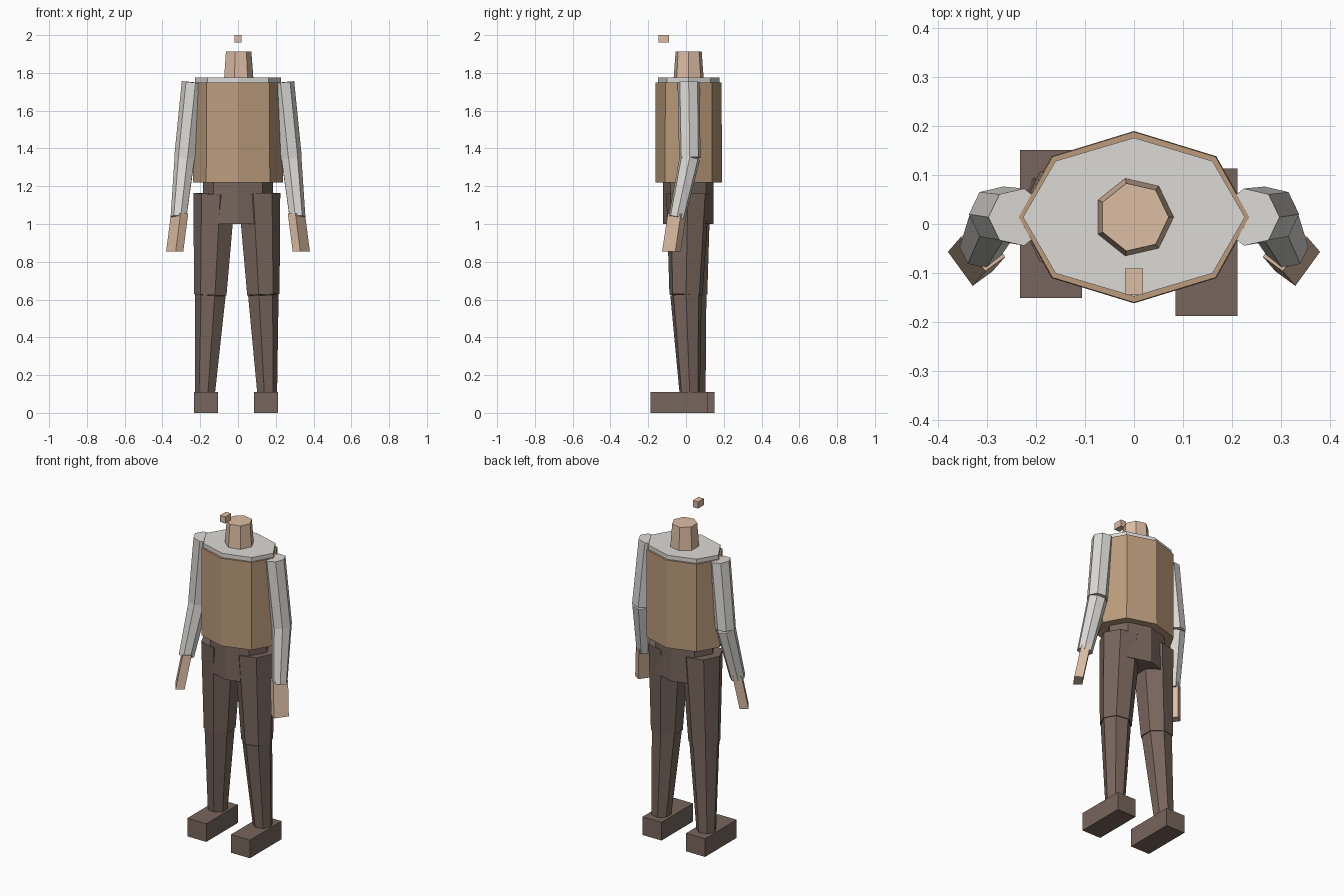
import bpy, bmesh, math
from mathutils import Vector, Matrix

if "Cube" in bpy.data.objects:
    bpy.data.objects.remove(bpy.data.objects["Cube"], do_unlink=True)


def material(name, rgb):
    m = bpy.data.materials.new(name)
    m.use_nodes = True
    m.diffuse_color = (*rgb, 1)
    m.node_tree.nodes["Principled BSDF"].inputs["Base Color"].default_value = (*rgb, 1)
    return m


TAN = material("tan vest", (0.50, 0.33, 0.20))
GREY = material("pale grey shirt", (0.71, 0.70, 0.67))
SKIN = material("skin", (0.72, 0.51, 0.37))
BROWN = material("dark brown trousers", (0.185, 0.132, 0.108))


def finish(name, bm, mat):
    bmesh.ops.recalc_face_normals(bm, faces=bm.faces)
    mesh = bpy.data.meshes.new(name)
    bm.to_mesh(mesh)
    bm.free()
    mesh.materials.append(mat)
    obj = bpy.data.objects.new(name, mesh)
    bpy.context.collection.objects.link(obj)
    return obj


def frustum(name, mat, bottom, top, r0, r1, sides=7, depth=1.0, flip=1):
    """Flat-sided limb from bottom to top, with one corner facing sideways."""
    bottom, top = Vector(bottom), Vector(top)
    turn = Vector((0, 0, 1)).rotation_difference(top - bottom)
    bm = bmesh.new()
    rings = []
    for centre, r in ((bottom, r0), (top, r1)):
        ring = []
        for i in range(sides):
            a = math.tau * i / sides
            p = Vector((flip * r * math.cos(a), depth * r * math.sin(a), 0))
            ring.append(bm.verts.new(centre + turn @ p))
        rings.append(ring)
    for i in range(sides):
        j = (i + 1) % sides
        bm.faces.new((rings[0][i], rings[0][j], rings[1][j], rings[1][i]))
    for ring in rings:
        bm.faces.new(ring)
    return finish(name, bm, mat)


def box(name, mat, centre, size, spin=0, lean=(0, 0)):
    """Box spun about z; lean slides its top sideways."""
    bm = bmesh.new()
    bmesh.ops.create_cube(bm, size=1)
    bmesh.ops.scale(bm, vec=size, verts=bm.verts)
    bmesh.ops.rotate(bm, matrix=Matrix.Rotation(spin, 3, "Z"), verts=bm.verts)
    for v in bm.verts:
        t = v.co.z / size[2]
        v.co += Vector((lean[0] * t, lean[1] * t, 0))
    bmesh.ops.translate(bm, vec=centre, verts=bm.verts)
    return finish(name, bm, mat)


# Body, collar, hips, neck and the small floating nose
frustum("vest", TAN, (0, 0.014, 1.22), (0, 0.014, 1.75), 0.238, 0.236, 8, 0.74)
frustum("shirt_collar", GREY, (0, 0.014, 1.74), (0, 0.014, 1.775), 0.227, 0.227, 8, 0.715)
frustum("hips", BROWN, (0, 0.012, 1.0), (0, 0.012, 1.23), 0.185, 0.185, 8, 0.72)
frustum("neck", SKIN, (0, 0.014, 1.765), (0, 0.014, 1.912), 0.082, 0.071)
box("nose", SKIN, (0, -0.118, 1.98), (0.036, 0.055, 0.04))

# Arms, mirrored left and right
for side, s in (("left", 1), ("right", -1)):
    elbow = (s * 0.28, 0.02, 1.35)
    frustum(side + "_upper_arm", GREY, elbow, (s * 0.238, 0.014, 1.75), 0.058, 0.06, flip=s)
    frustum(side + "_forearm", GREY, (s * 0.313, -0.048, 1.035), elbow, 0.044, 0.056, flip=s)
    box(side + "_hand", SKIN, (s * 0.322, -0.062, 0.955), (0.05, 0.086, 0.2),
        s * math.radians(-36), (s * -0.026, 0.03))

# Legs: hip, knee, ankle and foot centre for a mid-stride stance
legs = (
    ("left", 1, (0.107, 0.01, 1.16), (0.13, 0.0, 0.625), (0.152, 0.02, 0.1), (0.148, -0.037, 0.055)),
    ("right", -1, (-0.12, 0.015, 1.16), (-0.142, 0.025, 0.625), (-0.172, 0.05, 0.1), (-0.17, 0.0, 0.055)),
)
for side, s, hip, knee, ankle, foot in legs:
    frustum(side + "_thigh", BROWN, knee, hip, 0.09, 0.117, flip=s)
    frustum(side + "_shin", BROWN, ankle, knee, 0.055, 0.085, flip=s)
    box(side + "_foot", BROWN, foot, (0.127, 0.302, 0.11))
